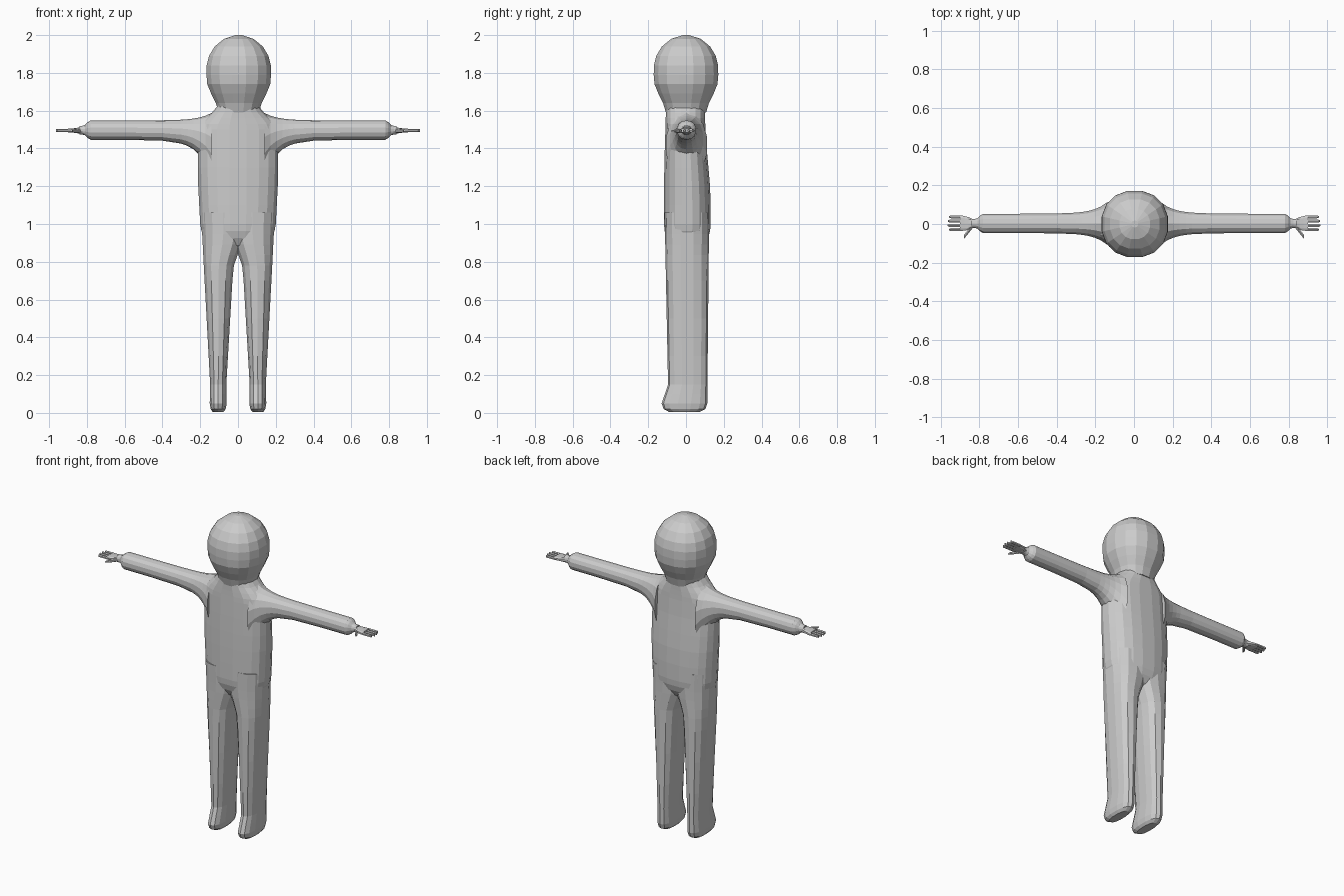
import bpy, bmesh, math

cube = bpy.data.objects.get("Cube")
if cube:
    bpy.data.objects.remove(cube, do_unlink=True)

grey = bpy.data.materials.new("plain grey")
grey.use_nodes = True
grey.diffuse_color = (0.6, 0.6, 0.6, 1)
grey.node_tree.nodes["Principled BSDF"].inputs["Base Color"].default_value = grey.diffuse_color


def smooth(low, high, value):
    """Ease from 0 to 1 between two limits."""
    u = min(1, max(0, (value - low) / (high - low)))
    return u * u * (3 - 2 * u)


def dome(u):
    """Quarter-circle rise from nearly 0 to 1."""
    u = min(1, max(0.005, u))
    return math.sqrt(1 - (1 - u) ** 2)


def spread(start, end, steps):
    return [start + (end - start) * i / steps for i in range(steps + 1)]


def power(value, exponent):
    return math.copysign(abs(value) ** exponent, value)


def loft(name, section, stations, sides, axis="z", squareness=2.2, mirror=False):
    """Skin a part along an axis; section(t) gives centre and half-size on the other two axes."""
    bm = bmesh.new()
    loops = []
    for t in stations:
        centre_a, centre_b, half_a, half_b = section(t)
        loop = []
        for i in range(sides):
            angle = math.tau * (i + 0.5) / sides
            a = centre_a + half_a * power(math.cos(angle), 2 / squareness)
            b = centre_b + half_b * power(math.sin(angle), 2 / squareness)
            loop.append(bm.verts.new((a, b, t) if axis == "z" else (t, a, b)))
        loops.append(loop)
    for low, high in zip(loops, loops[1:]):
        for i in range(sides):
            j = (i + 1) % sides
            bm.faces.new((low[i], low[j], high[j], high[i]))
    bm.faces.new(loops[0][::-1])
    bm.faces.new(loops[-1])
    if mirror:
        copy = bmesh.ops.duplicate(bm, geom=bm.verts[:] + bm.edges[:] + bm.faces[:])["geom"]
        for v in copy:
            if isinstance(v, bmesh.types.BMVert):
                v.co.x *= -1
        bmesh.ops.reverse_faces(bm, faces=[f for f in copy if isinstance(f, bmesh.types.BMFace)])
    mesh = bpy.data.meshes.new(name)
    bm.to_mesh(mesh)
    bm.free()
    mesh.materials.append(grey)
    bpy.context.collection.objects.link(bpy.data.objects.new(name, mesh))


def torso_section(z):
    arch = dome((z - 0.84) / 0.16)
    shoulder = smooth(1.5, 1.64, z)
    width = (0.2 + 0.015 * smooth(0.9, 1.3, z)) * arch * (1 - 0.5 * shoulder)
    depth = (0.125 - 0.02 * smooth(1.1, 1.6, z)) * arch
    return 0, 0.007 - 0.01 * smooth(1.1, 1.5, z), width, depth


def leg_section(z):
    foot = 1 - smooth(0.05, 0.15, z)
    sole = 0.4 + 0.6 * dome(z / 0.04)
    inner = 0.07 - 0.06 * z - 0.05 * smooth(0.75, 0.95, z) - 0.008 * foot
    outer = 0.14 + 0.055 * z + 0.008 * foot
    front = -0.092 - 0.02 * z - 0.036 * foot
    back = 0.112 + 0.01 * z
    return (inner + outer) / 2, (front + back) / 2, (outer - inner) / 2 * sole, (back - front) / 2 * sole


def head_section(z):
    radius = 0.174 * dome((2 - z) / 0.18) * (0.62 + 0.38 * smooth(1.58, 1.77, z))
    return 0.004, 0, radius, radius


def arm_section(x):
    flare = math.exp((0.14 - x) / 0.07)
    wrist = 1 - 0.55 * smooth(0.78, 0.82, x)
    bottom = 1.446 - 0.2 * flare
    top = 1.548 + 0.04 * flare
    return 0.003, (bottom + top) / 2, (0.051 + 0.06 * flare) * wrist, (top - bottom) / 2 * wrist


def palm_section(x):
    widen = smooth(0.83, 0.87, x)
    return 0.003, 1.495, 0.022 + 0.017 * widen, 0.018 - 0.007 * widen


# Trunk, limbs and head, overlapping where they flare into each other
loft("torso", torso_section,
     spread(0.85, 1, 4) + spread(1.1, 1.5, 4) + spread(1.53, 1.65, 4), 20, squareness=2.4)
loft("legs", leg_section,
     [0.004, 0.02, 0.05, 0.1, 0.15, 0.3, 0.5, 0.7] + spread(0.78, 1.06, 5),
     14, squareness=2.4, mirror=True)
loft("arms", arm_section,
     spread(0.14, 0.3, 5) + [0.4, 0.6] + spread(0.78, 0.84, 4), 14, axis="x", mirror=True)
loft("head", head_section, spread(1.59, 1.89, 6) + [1.94, 1.98, 2], 16)
loft("palms", palm_section, spread(0.81, 0.9, 4), 10, axis="x", squareness=3, mirror=True)

# Four fingers spread across the palm, the middle ones longest
for i, name in enumerate(["index_fingers", "middle_fingers", "ring_fingers", "little_fingers"]):
    tip = 0.967 - 0.007 * abs(i - 1.4)
    loft(name, lambda x: (0.022 * i - 0.029, 1.494, 0.009 * dome((tip - x) / 0.01 + 0.1), 0.008),
         [0.885, tip - 0.01, tip], 6, axis="x", mirror=True)

# Thumbs angled forward from the wrist
loft("thumbs", lambda x: (-0.012 - 1.25 * (x - 0.835), 1.492, 0.012, 0.01 * dome((0.882 - x) / 0.02)),
     spread(0.835, 0.88, 3), 6, axis="x", mirror=True)
